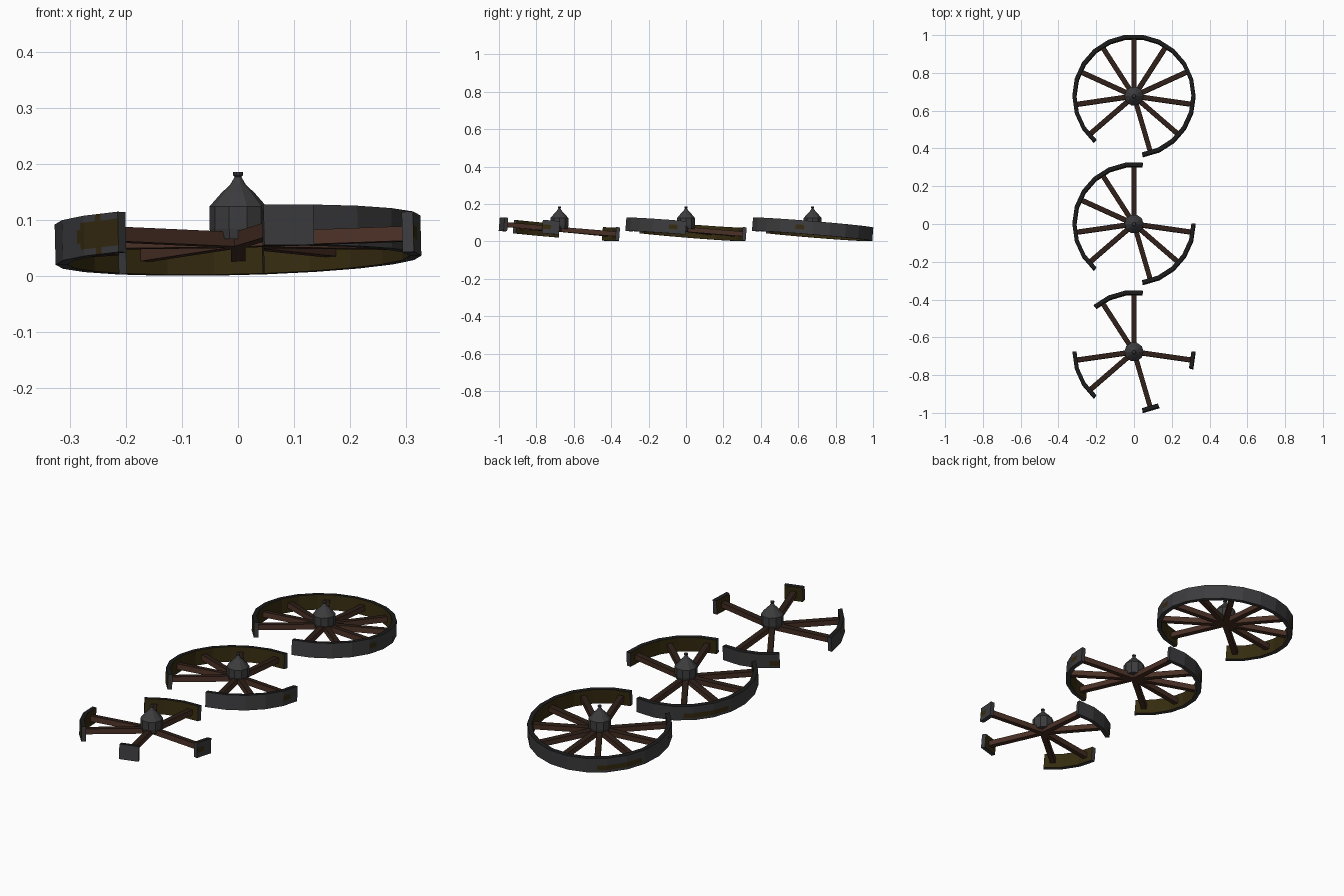
import bpy, bmesh, math
from mathutils import Vector, Matrix

if "Cube" in bpy.data.objects:
    bpy.data.objects.remove(bpy.data.objects["Cube"])

def mat(name, rgb):
    m = bpy.data.materials.new(name)
    m.diffuse_color = (*rgb, 1)
    m.use_nodes = True
    m.node_tree.nodes["Principled BSDF"].inputs["Base Color"].default_value = m.diffuse_color
    return m

IRON = mat("dark iron", (0.046, 0.046, 0.049))
EDGE = mat("black edge", (0.011, 0.011, 0.011))
RUST = mat("olive rust", (0.036, 0.024, 0.005))
WOOD = mat("brown wood", (0.068, 0.030, 0.019))
DARKWOOD = mat("dark wood", (0.028, 0.014, 0.009))

STEP = 360 / 22            # rim has 22 flat segments, a spoke on every second one
R, T, H = 0.326, 0.021, 0.072
TILT = Vector((0, 0, 1)).rotation_difference(Vector((-0.025, 0.082, 1)).normalized()).to_matrix().to_4x4()

def finish(bm, name, mats, matrix):
    bmesh.ops.remove_doubles(bm, verts=bm.verts, dist=1e-5)
    bm.transform(matrix)
    me = bpy.data.meshes.new(name)
    bm.to_mesh(me)
    bm.free()
    for m in mats:
        me.materials.append(m)
    ob = bpy.data.objects.new(name, me)
    bpy.context.collection.objects.link(ob)
    return ob

def rusty(a, t):
    """Rust patches on the outside of the rim: angle a in degrees, height t from 0 to 1."""
    a = (a + 180) % 360 - 180
    blob = ((a + 141) / 11) ** 2 + ((t - 0.5) / 0.42) ** 2 < 1
    streak = 124 < a < 161 and 0.1 < t < 0.45
    spot = -16 < a < -9 and 0.4 < t < 0.65
    return blob or streak or spot

def rim(name, segs, matrix):
    bm = bmesh.new()
    N = 6
    def quad(pts, mi):
        f = bm.faces.new([bm.verts.new(p) for p in pts])
        f.material_index = mi
    for k in segs:
        a0, a1 = [math.radians(90 + (k + s) * STEP) for s in (-0.5, 0.5)]
        def P(r, u, t):
            p = Vector((math.cos(a0), math.sin(a0), 0)).lerp(Vector((math.cos(a1), math.sin(a1), 0)), u) * r
            p.z = (t - 0.5) * H
            return p
        ri = R - T
        for i in range(N):
            u, v = i / N, (i + 1) / N
            for j in range(N):
                s, t = j / N, (j + 1) / N
                ang = 90 + (k - 0.5 + (u + v) / 2) * STEP
                quad([P(R, u, s), P(R, v, s), P(R, v, t), P(R, u, t)], 2 if rusty(ang, (s + t) / 2) else 0)
                quad([P(ri, v, s), P(ri, u, s), P(ri, u, t), P(ri, v, t)], 2)
            quad([P(R, u, 1), P(R, v, 1), P(ri, v, 1), P(ri, u, 1)], 1)
            quad([P(R, v, 0), P(R, u, 0), P(ri, u, 0), P(ri, v, 0)], 0)
        # end caps where the rim is broken off
        if (k - 1) % 22 not in segs:
            quad([P(ri, 0, 0), P(R, 0, 0), P(R, 0, 1), P(ri, 0, 1)], 0)
        if (k + 1) % 22 not in segs:
            quad([P(R, 1, 0), P(ri, 1, 0), P(ri, 1, 1), P(R, 1, 1)], 0)
    finish(bm, name, [IRON, EDGE, RUST], matrix)

def spoke(name, k, matrix):
    bm = bmesh.new()
    bmesh.ops.create_cube(bm, size=1)
    L = R - T + 0.002
    for f in bm.faces:
        f.material_index = 1 if f.calc_center_median().z > 0.4 else 0
    bm.transform(Matrix.Rotation(math.radians(90 + k * STEP), 4, 'Z')
                 @ Matrix.Translation((L / 2, 0, 0)) @ Matrix.Diagonal((L, 0.026, 0.026, 1)))
    finish(bm, name, [WOOD, DARKWOOD], matrix)

def hub(name, y):
    # turned cap with a small knob
    prof = [(0.047, 0.066), (0.051, 0.085), (0.051, 0.124), (0.030, 0.148),
            (0.014, 0.163), (0.006, 0.177), (0.009, 0.180), (0.009, 0.186)]
    n = 10
    bm = bmesh.new()
    rings = [[bm.verts.new((r * math.cos(math.tau * i / n), r * math.sin(math.tau * i / n), z))
              for i in range(n)] for r, z in prof]
    for a, b in zip(rings, rings[1:]):
        for i in range(n):
            j = (i + 1) % n
            bm.faces.new((a[i], a[j], b[j], b[i]))
    bm.faces.new(rings[-1])
    bm.faces.new(rings[0][::-1])
    finish(bm, name, [IRON], Matrix.Translation((0, y, 0)))

# three wheels, each more broken than the last: (name, y, missing rim segments)
full = set(range(22))
wheels = [
    ("worn_wheel", 0.677, {9, 10, 11}),
    ("broken_wheel", 0.0, {9, 10, 11, 17, 18, 19, 20, 21}),
    ("ruined_wheel", -0.677, {3, 4, 5, 9, 10, 11, 13, 14, 15, 17, 18, 19, 20, 21}),
]
# segment numbers run counter-clockwise from the back; 10 lies at -106 degrees
for name, y, missing in wheels:
    segs = full - missing
    m = Matrix.Translation((0, y, 0.0643)) @ TILT
    rim(name + "_rim", segs, m)
    for k in sorted(segs):
        if k % 2 == 0:
            spoke(f"{name}_spoke_{k // 2}", k, m)
    hub(name + "_hub", y)
